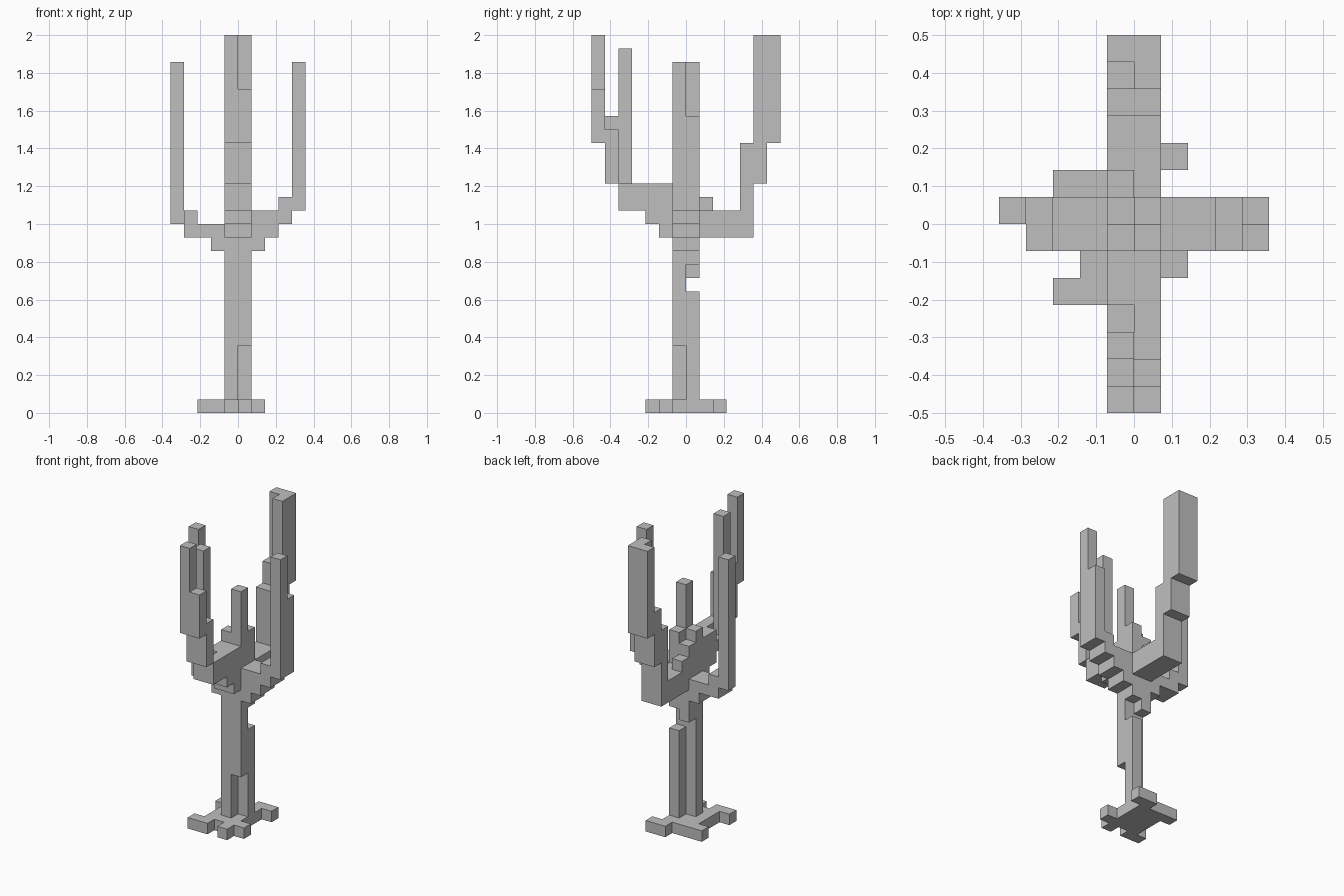
import bpy, bmesh
from mathutils import Vector

if "Cube" in bpy.data.objects:
    bpy.data.objects.remove(bpy.data.objects["Cube"])

U = 1 / 14  # edge of one block
parts = {}  # part name -> set of filled block cells

grey = bpy.data.materials.new("grey")
grey.diffuse_color = (0.52, 0.52, 0.52, 1)
grey.use_nodes = True
grey.node_tree.nodes["Principled BSDF"].inputs["Base Color"].default_value = grey.diffuse_color


def fill(name, xs, ys, zs):
    """Fill a box of blocks given as three ranges."""
    parts.setdefault(name, set()).update(
        (x, y, z) for x in range(*xs) for y in range(*ys) for z in range(*zs))


def branch(name, axis, sign, *steps):
    """Two-block-wide branch: each outward step has a bottom and a top per half."""
    for k, (bottom, *tops) in enumerate(steps, 1):
        out = k if sign > 0 else -k - 1
        for half, top in zip((-1, 0), tops):
            span = [(half, half + 1)] * 2
            span[axis] = (out, out + 1)
            fill(name, span[0], span[1], (bottom, top))


# Base: flat root slab, row by row
fill("base", (-3, -1), (-3, -2), (0, 1))
fill("base", (0, 1), (-3, -2), (0, 1))
fill("base", (-2, 2), (-2, -1), (0, 1))
fill("base", (-2, 1), (-1, 1), (0, 1))
fill("base", (-3, 1), (1, 2), (0, 1))
fill("base", (0, 2), (2, 3), (0, 1))

# Trunk: four columns, with notches at three corners
fill("trunk", (-1, 0), (-1, 0), (1, 18))
fill("trunk", (0, 1), (-1, 0), (5, 22))
fill("trunk", (0, 1), (0, 1), (1, 9))
fill("trunk", (0, 1), (0, 1), (11, 18))
fill("trunk", (-1, 0), (0, 1), (10, 17))

# Branches: stepped outward, then upright
branch("right_branch", 0, 1, (12, 15, 15), (13, 15, 15), (14, 16, 16), (15, 26, 22))
branch("left_branch", 0, -1, (12, 14, 14), (13, 14, 14), (13, 15, 15), (14, 14, 26))
branch("front_branch", 1, -1, (13, 17, 17), (14, 17, 17), (15, 16, 17),
       (15, 27, 17), (17, 22, 21), (20, 28, 24))
branch("back_branch", 1, 1, (13, 16, 15), (13, 15, 15), (13, 15, 15),
       (13, 20, 20), (17, 22, 28), (20, 28, 28))

solid = set().union(*parts.values())


def build(name, cells):
    """Outer skin of the part's blocks, with flat areas merged."""
    bm = bmesh.new()
    verts = {}

    def vert(p):
        key = tuple(round(c) for c in p)
        if key not in verts:
            verts[key] = bm.verts.new(Vector(key) * U)
        return verts[key]

    for cell in sorted(cells):
        for axis in range(3):
            n, s, t = (Vector([float(i == (axis + k) % 3) for i in range(3)])
                       for k in range(3))
            for side in (0, 1):
                near = list(cell)
                near[axis] += 2 * side - 1
                if tuple(near) in solid:
                    continue
                o = Vector(cell) + n * side
                ring = [o, o + s, o + s + t, o + t]
                bm.faces.new([vert(p) for p in (ring if side else ring[::-1])])
    bmesh.ops.dissolve_limit(bm, angle_limit=0.01, verts=bm.verts[:], edges=bm.edges[:])
    mesh = bpy.data.meshes.new(name)
    bm.to_mesh(mesh)
    bm.free()
    mesh.materials.append(grey)
    bpy.context.collection.objects.link(bpy.data.objects.new(name, mesh))


for part, cells in parts.items():
    build(part, cells)
